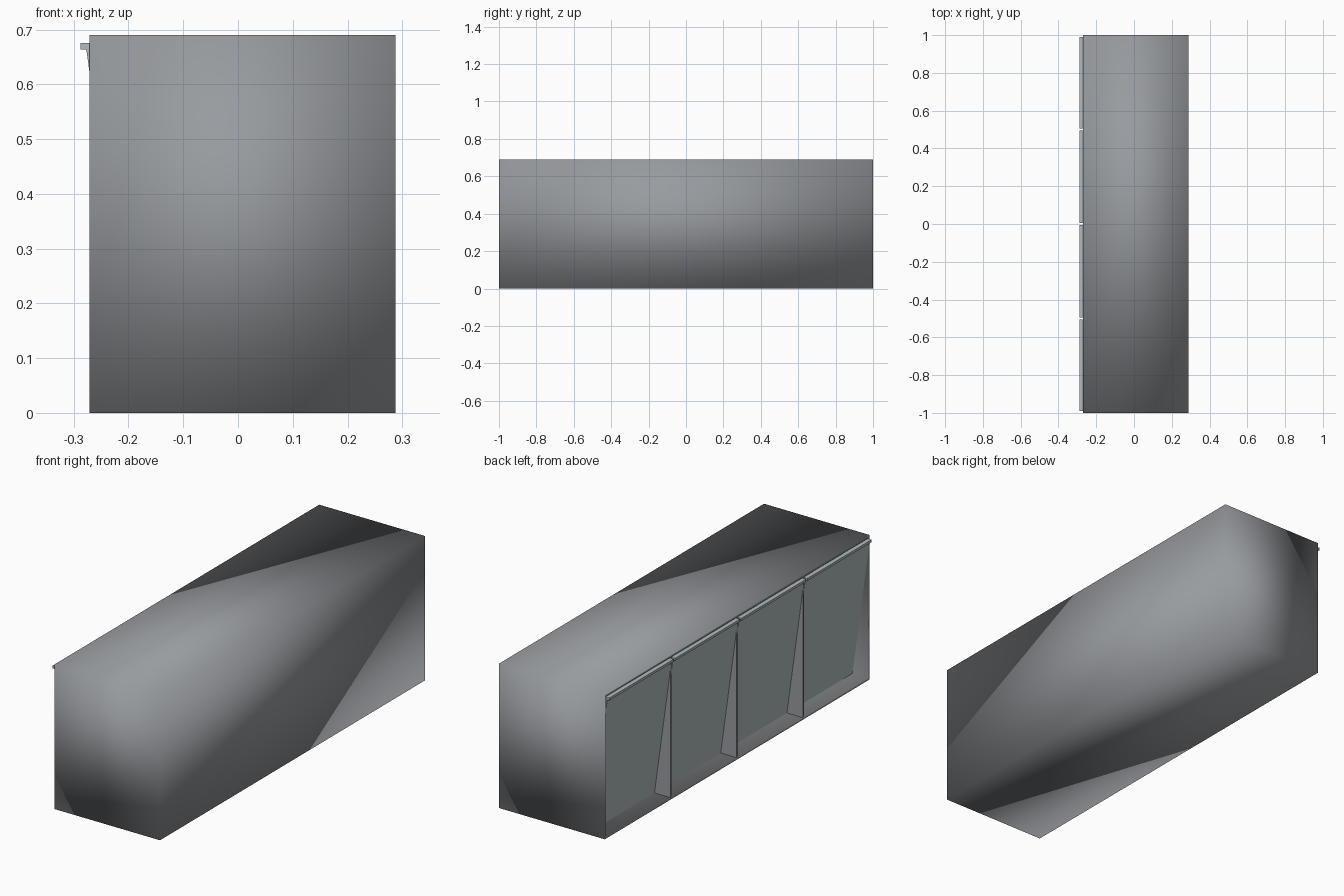
import bpy
import bmesh

cube = bpy.data.objects.get("Cube")
if cube:
    bpy.data.objects.remove(cube, do_unlink=True)

X0, X1, H, T = -0.271, 0.288, 0.69, 0.01   # opening, back, height, board thickness


def material(name, color):
    m = bpy.data.materials.new(name)
    m.use_nodes = True
    m.diffuse_color = (*color, 1)
    m.node_tree.nodes["Principled BSDF"].inputs["Base Color"].default_value = (*color, 1)
    return m


body_grey = material("body grey", (0.31, 0.325, 0.345))
door_grey = material("pale door grey", (0.44, 0.50, 0.52))


def add_object(name, bm, mat):
    bmesh.ops.recalc_face_normals(bm, faces=bm.faces)
    mesh = bpy.data.meshes.new(name)
    bm.to_mesh(mesh)
    bm.free()
    mesh.materials.append(mat)
    obj = bpy.data.objects.new(name, mesh)
    bpy.context.collection.objects.link(obj)
    return obj


def box(lo, hi):
    bm = bmesh.new()
    bmesh.ops.create_cube(bm, size=1)
    for v in bm.verts:
        v.co = [(a + b) / 2 + c * (b - a) for a, b, c in zip(lo, hi, v.co)]
    return bm


def extrude_profile(points, y0, y1):
    bm = bmesh.new()
    face = bm.faces.new([bm.verts.new((x, y0, z)) for x, z in points])
    new = bmesh.ops.extrude_face_region(bm, geom=[face])["geom"]
    for v in new:
        if isinstance(v, bmesh.types.BMVert):
            v.co.y = y1
    return bm


# Open-sided cabinet shell with softly shaded outer faces
bm = box((X0, -1, 0), (X1, 1, H))
opening = min(bm.faces, key=lambda f: f.calc_center_median().x)
bmesh.ops.delete(bm, geom=[opening], context="FACES_ONLY")
shell = add_object("cabinet_shell", bm, body_grey)
for p in shell.data.polygons:
    p.use_smooth = True
boards = shell.modifiers.new("boards", "SOLIDIFY")
boards.thickness = T
boards.offset = -1
boards.use_even_offset = True

# Dividers between the four bays
for i, y in enumerate((-0.5, 0, 0.5)):
    add_object(f"divider_{i + 1}",
               box((X0, y - T / 2, T), (X1 - T, y + T / 2, H - T)), body_grey)

# Doors leaning inward at the foot, each with a pull lip along the top
door = [(-0.288, 0.676), (-0.288, 0.664), (-0.277, 0.664),
        (-0.187, T), (-0.177, T), (-0.267, 0.676)]
for i in range(4):
    start = -1 + 0.5 * i
    left = start + (T if i == 0 else T / 2)
    right = start + 0.5 - (T if i == 3 else T / 2)
    add_object(f"tilted_door_{i + 1}", extrude_profile(door, left, right), door_grey)
